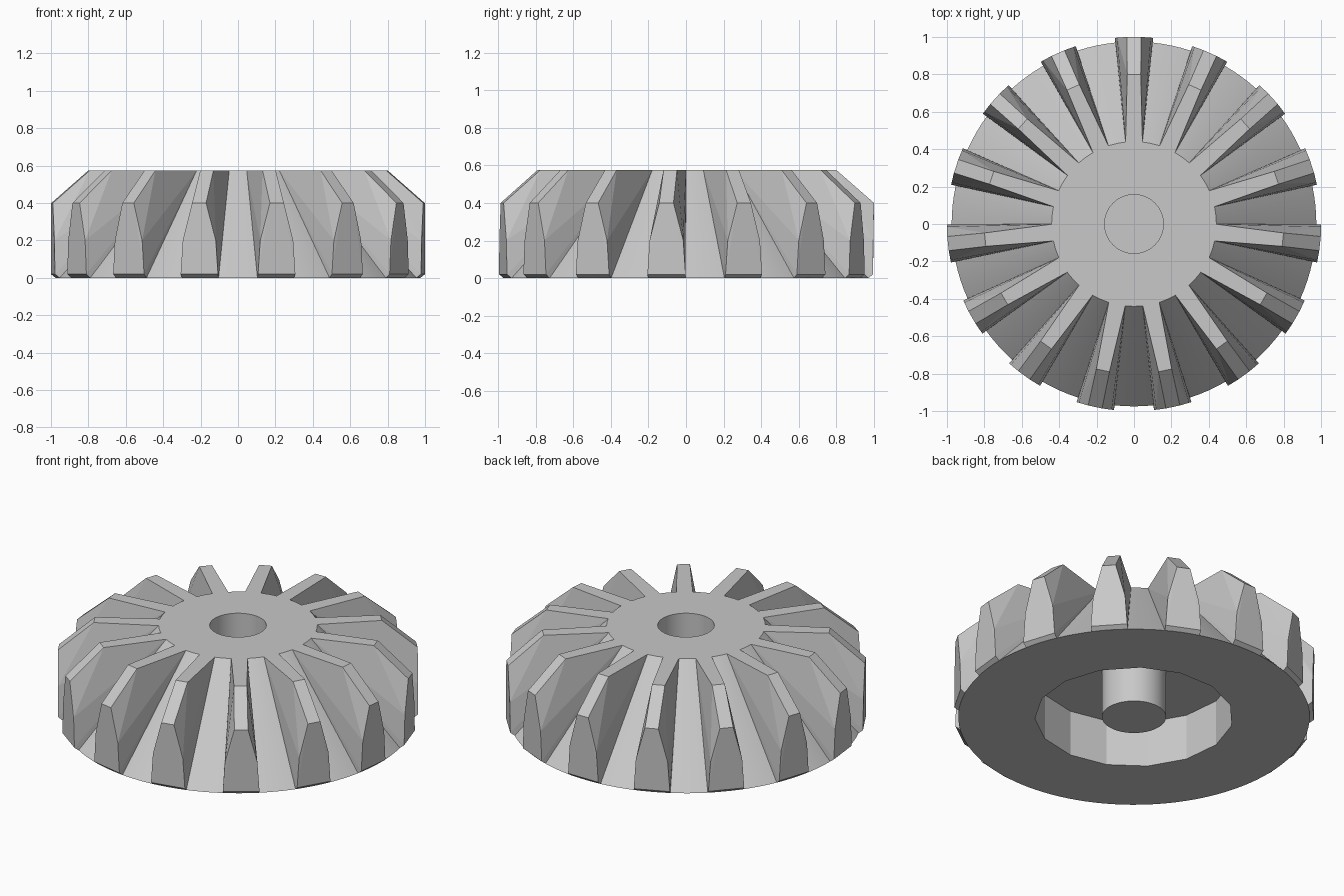
import bpy
import bmesh
import math

cube = bpy.data.objects.get("Cube")
if cube:
    bpy.data.objects.remove(cube, do_unlink=True)

TEETH = 15
STEPS = 120
PITCH = 2 * math.pi / TEETH
HEIGHT = 0.575
RECESS = 0.55

metal = bpy.data.materials.new("grey_metal")
metal.use_nodes = True
colour = (0.58, 0.58, 0.58, 1)
metal.diffuse_color = colour
metal.node_tree.nodes["Principled BSDF"].inputs["Base Color"].default_value = colour


def mesh_from(bm, name):
    bmesh.ops.recalc_face_normals(bm, faces=bm.faces)
    mesh = bpy.data.meshes.new(name)
    bm.to_mesh(mesh)
    bm.free()
    mesh.materials.append(metal)
    return mesh


def add_object(name, mesh, angle=0):
    obj = bpy.data.objects.new(name, mesh)
    obj.rotation_euler.z = angle
    bpy.context.collection.objects.link(obj)
    return obj


def ring_radius(r, angle):
    # The recess wall is a flat-sided polygon, every other ring is round
    if r != RECESS:
        return r
    local = (angle + math.pi / 2) % PITCH - PITCH / 2
    return r * math.cos(PITCH / 2) / math.cos(local)


# Gear body: blind bore, flat top, cone, underside recess and central post
profile = [(0.157, 0.02), (0.157, HEIGHT), (0.44, HEIGHT), (0.975, 0),
           (RECESS, 0), (RECESS, 0.28), (0.178, 0.28), (0.178, 0)]
bm = bmesh.new()
rings = []
for r, z in profile:
    ring = []
    for i in range(STEPS):
        a = 2 * math.pi * i / STEPS - math.pi / 2
        q = ring_radius(r, a)
        ring.append(bm.verts.new((q * math.cos(a), q * math.sin(a), z)))
    rings.append(ring)
for low, high in zip(rings, rings[1:]):
    for i in range(STEPS):
        j = (i + 1) % STEPS
        bm.faces.new((low[i], low[j], high[j], high[i]))
bm.faces.new(rings[0])
bm.faces.new(rings[-1])
body = add_object("gear_body", mesh_from(bm, "gear_body"))
bpy.context.view_layer.objects.active = body
body.select_set(True)
bpy.ops.object.shade_smooth_by_angle(angle=math.radians(10))
body.select_set(False)

# Tooth: mirrored half outline (half width, radius, height), last two sunk in the body
half = [(0.045, 0.435, HEIGHT), (0.036, 0.8, HEIGHT), (0.038, 1.0, 0.4),
        (0.09, 0.996, 0.2), (0.102, 0.995, 0.02), (0.1, 0.97, 0),
        (0.04, 0.44, 0.45), (0.09, 0.85, 0.03)]
bm = bmesh.new()
for w, r, z in half:
    for side in (-1, 1):
        bm.verts.new((side * w, r, z))
bmesh.ops.convex_hull(bm, input=bm.verts)
bmesh.ops.dissolve_limit(bm, angle_limit=math.radians(1), verts=bm.verts, edges=bm.edges)
tooth = mesh_from(bm, "tooth")
for k in range(TEETH):
    add_object(f"tooth_{k + 1}", tooth, k * PITCH)
